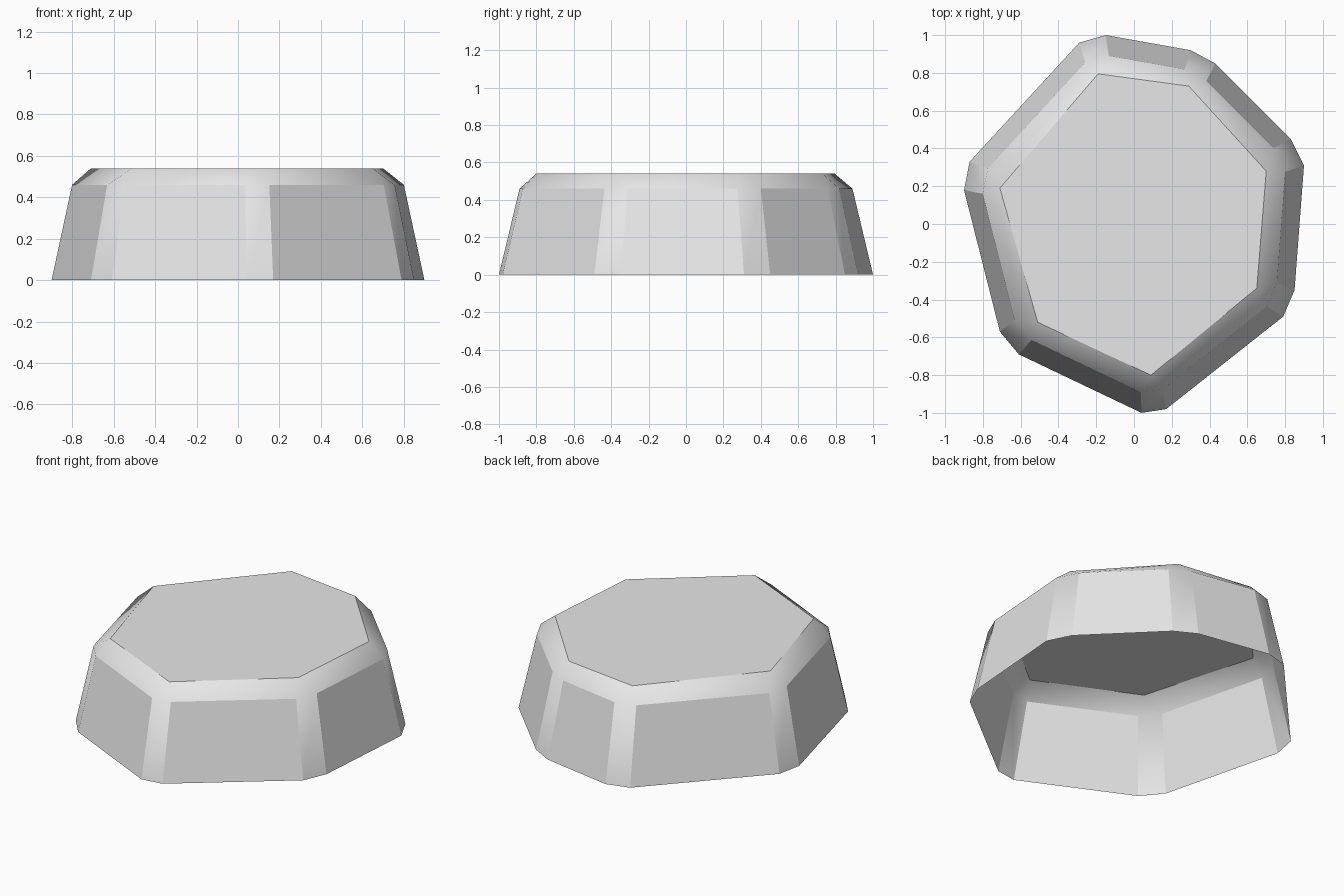
import bpy
import bmesh

cube = bpy.data.objects.get("Cube")
if cube:
    bpy.data.objects.remove(cube, do_unlink=True)

SHOULDER_HEIGHT, TOP_HEIGHT, TAPER = 0.46, 0.54, 0.89

# Each blunt corner, going counter-clockwise: two foot points and one top point
CORNERS = [
    ((0.3, 0.92), (-0.15, 1.0), None),
    ((-0.29, 0.96), (-0.87, 0.33), None),
]
FOOT = [(.43, .85), (.3, .92), (-.15, 1), (-.29, .96), (-.87, .33), (-.9, .18),
        (-.71, -.57), (-.61, -.69), (.04, -1), (.17, -.98), (.79, -.49),
        (.85, -.35), (.9, .31), (.83, .45)]
TOP = [(.29, .73), (-.19, .795), (-.71, .19), (-.51, -.52), (.09, -.8),
       (.65, -.34), (.7, .28)]


def make_material(name, value):
    material = bpy.data.materials.new(name)
    material.use_nodes = True
    color = (value, value, value, 1)
    material.diffuse_color = color
    shader = next(n for n in material.node_tree.nodes if n.type == "BSDF_PRINCIPLED")
    shader.inputs["Base Color"].default_value = color
    return material


def add_ring(bm, outline, height, scale=1):
    return [bm.verts.new((x * scale, y * scale, height)) for x, y in outline]


def add_face(bm, verts, smooth):
    bm.faces.new(verts).smooth = smooth


def build_rock():
    bm = bmesh.new()
    foot = add_ring(bm, FOOT, 0)
    shoulder = add_ring(bm, FOOT, SHOULDER_HEIGHT, TAPER)
    top = add_ring(bm, TOP, TOP_HEIGHT)

    # Flat top, with the underside left open
    add_face(bm, top, False)

    # Walls: even steps are rounded corner strips, odd steps are flat sides
    count = len(foot)
    for i in range(count):
        j = (i + 1) % count
        corner = i % 2 == 0
        add_face(bm, (foot[i], foot[j], shoulder[j], shoulder[i]), corner)
        # Rounded shoulder: a triangle at each corner, a quad along each side
        here, following = top[i // 2], top[(i // 2 + 1) % len(top)]
        if corner:
            add_face(bm, (shoulder[i], shoulder[j], here), True)
        else:
            add_face(bm, (shoulder[i], shoulder[j], following, here), True)

    mesh = bpy.data.meshes.new("rock")
    bm.to_mesh(mesh)
    bm.free()
    mesh.materials.append(make_material("light grey stone", 0.8))
    rock = bpy.data.objects.new("rock", mesh)
    bpy.context.collection.objects.link(rock)


build_rock()
